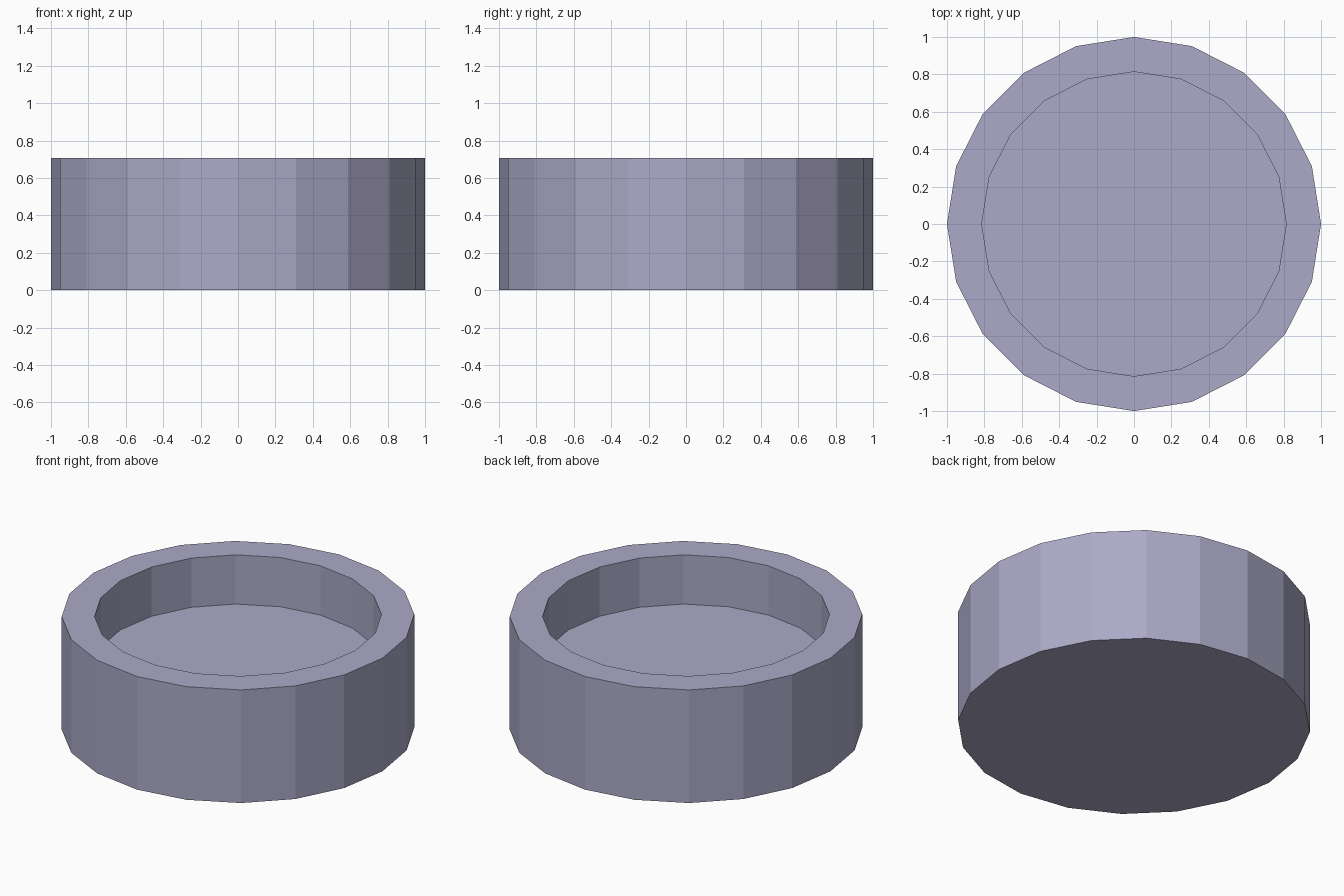
import bpy
import bmesh
from math import cos, sin, tau

if "Cube" in bpy.data.objects:
    bpy.data.objects.remove(bpy.data.objects["Cube"])

SIDES = 20
# Profile (radius, z): outer bottom, outer top, inner rim, recessed floor
PROFILE = [(1.0, 0.0), (1.0, 0.708), (0.814, 0.708), (0.814, 0.40)]

bm = bmesh.new()
rings = [[bm.verts.new((r * cos(tau * i / SIDES), r * sin(tau * i / SIDES), z))
          for i in range(SIDES)] for r, z in PROFILE]

# Outer wall, flat rim and inner wall
for a, b in zip(rings, rings[1:]):
    for i in range(SIDES):
        j = (i + 1) % SIDES
        bm.faces.new((a[i], a[j], b[j], b[i]))

# Underside and recessed floor
bm.faces.new(rings[0][::-1])
bm.faces.new(rings[-1])
bmesh.ops.recalc_face_normals(bm, faces=bm.faces)

mesh = bpy.data.meshes.new("round_dish")
bm.to_mesh(mesh)
bm.free()
dish = bpy.data.objects.new("round_dish", mesh)
bpy.context.collection.objects.link(dish)

# Muted violet-grey colour
mat = bpy.data.materials.new("violet_grey")
mat.diffuse_color = (0.41, 0.40, 0.57, 1.0)
mat.use_nodes = True
mat.node_tree.nodes["Principled BSDF"].inputs["Base Color"].default_value = mat.diffuse_color
mesh.materials.append(mat)
